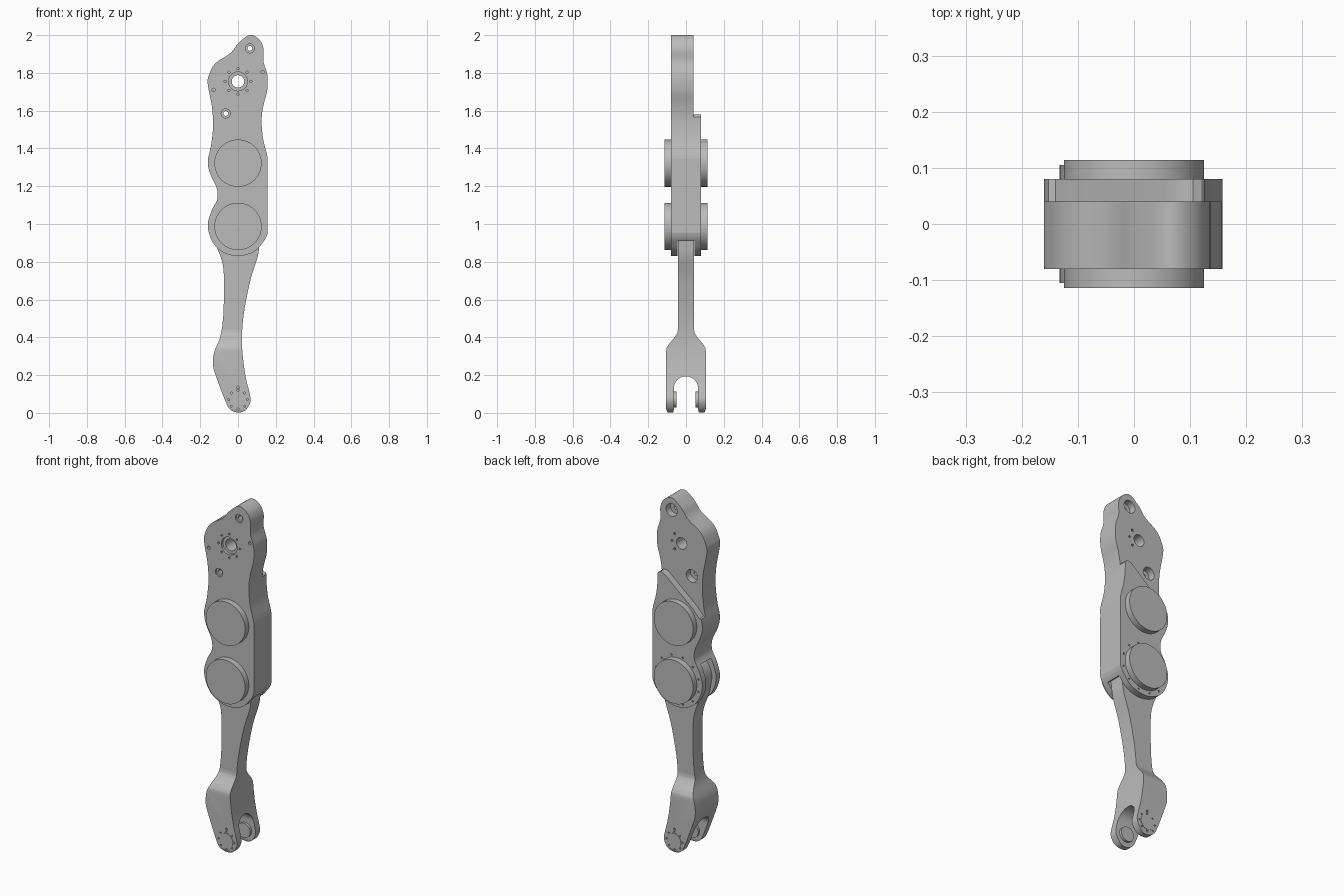
import bpy, bmesh
from math import sin, cos, pi, radians
from mathutils import Vector

old = bpy.data.objects.get("Cube")
if old:
    bpy.data.objects.remove(old, do_unlink=True)

GREY = (0.5, 0.5, 0.5, 1)
metal = bpy.data.materials.new("machined grey")
metal.use_nodes = True
metal.diffuse_color = GREY
metal.node_tree.nodes["Principled BSDF"].inputs["Base Color"].default_value = GREY


def smooth_loop(pts, n=6):
    """Closed spline through the points."""
    p = [Vector(q) for q in pts]
    out = []
    for i in range(len(p)):
        a, b, c, d = (p[(i + k - 1) % len(p)] for k in range(4))
        for s in range(n):
            t = s / n
            out.append(0.5 * (2 * b + (c - a) * t + (2 * a - 5 * b + 4 * c - d) * t ** 2
                              + (3 * b - a - 3 * c + d) * t ** 3))
    return out


def arc(cx, cz, r, start, end, n):
    step = radians(end - start) / n
    return [(cx + r * cos(radians(start) + i * step), cz + r * sin(radians(start) + i * step))
            for i in range(n + 1)]


def add_prism(bm, loop, lo, hi, axis="y"):
    """Extrude a loop along y (loop is x, z) or along x (loop is y, z)."""
    def place(p, d):
        return (p[0], d, p[1]) if axis == "y" else (d, p[0], p[1])
    rings = [[bm.verts.new(place(p, d)) for p in loop] for d in (lo, hi)]
    n = len(loop)
    faces = [bm.faces.new(rings[0]), bm.faces.new(rings[1][::-1])]
    for i in range(n):
        j = (i + 1) % n
        faces.append(bm.faces.new((rings[0][i], rings[1][i], rings[1][j], rings[0][j])))
    bmesh.ops.recalc_face_normals(bm, faces=faces)


def make(name, *prisms):
    bm = bmesh.new()
    for prism in prisms:
        add_prism(bm, *prism)
    mesh = bpy.data.meshes.new(name)
    bm.to_mesh(mesh)
    bm.free()
    mesh.materials.append(metal)
    ob = bpy.data.objects.new(name, mesh)
    bpy.context.collection.objects.link(ob)
    return ob


def disc(x, z, r, lo, hi, n=24):
    return (arc(x, z, r, 0, 360 - 360 / n, n - 1), lo, hi)


def activate(ob):
    bpy.ops.object.select_all(action="DESELECT")
    ob.select_set(True)
    bpy.context.view_layer.objects.active = ob


def boolean(ob, operation, *prisms):
    cutter = make("cutter", *prisms)
    cutter.hide_render = True
    mod = ob.modifiers.new("cut", "BOOLEAN")
    mod.operation, mod.solver, mod.object = operation, "EXACT", cutter
    activate(ob)
    bpy.ops.object.modifier_apply(modifier=mod.name)
    bpy.data.objects.remove(cutter, do_unlink=True)


def finish(ob):
    activate(ob)
    bpy.ops.object.shade_smooth_by_angle(angle=radians(30))


# Upper link: one wavy slab
UPPER_Z, LOWER_Z, HUB_Z, FOOT_Z = 1.322, .987, 1.755, .07
outline = smooth_loop([
    (.06, 2), (.11, 1.98), (.135, 1.93), (.135, 1.86), (.155, 1.79), (.155, 1.71),
    (.135, 1.63), (.125, 1.55), (.133, 1.45), (.155, 1.36), (.157, 1.3), (.157, 1.0),
    (.155, .945), (.13, .9), (.08, .851), (0, .83), (-.08, .851), (-.135, .905),
    (-.16, .99), (-.14, 1.07), (-.11, 1.13), (-.113, 1.19), (-.145, 1.26), (-.16, 1.33),
    (-.142, 1.42), (-.132, 1.52), (-.138, 1.62), (-.16, 1.74), (-.153, 1.79),
    (-.12, 1.85), (-.04, 1.905), (0, 1.955)])
body = make("upper_link", (outline, -.08, .08))

# Step down above the sloping rear cover
step = [(.3, 1.555), (.13, 1.56), (.12, 1.574), (.105, 1.58), (.085, 1.575), (.055, 1.55),
        (-.1, 1.42), (-.14, 1.375), (-.3, 1.36), (-.3, 2.1), (.3, 2.1)]
boolean(body, "DIFFERENCE", (step, .04, .2))

# Slot that receives the lower link
slot = [(-.3, 1.07), (-.1, 1.1), (0, 1.14), (.08, 1.1), (.12, 1.02), (.13, .91),
        (.3, .89), (.3, .7), (-.3, .7)]
boolean(body, "DIFFERENCE", (slot, -.045, .045))

# Hub bore, mounting holes and bolt circles
MOUNTS = [(-.065, 1.585), (.063, 1.93)]
holes = [disc(0, HUB_Z, .033, -.2, .2, 32)]
holes += [disc(x, z, .013, -.2, .2) for x, z in MOUNTS]
holes += [disc(x, z, .009, -.2, -.055, 12) for x, z in [(-.13, 1.71), (.13, 1.805)]]
holes += [disc(x, z, .006, -.2, -.055, 10) for x, z in arc(0, HUB_Z, .068, 0, 315, 7)]
holes += [disc(x, z, .007, .015, .2, 10) for x, z in arc(0, HUB_Z, .062, -45, 45, 2)]
holes += [disc(x, z, .005, .065, .2, 10) for x, z in arc(0, LOWER_Z, .139, 15, 345, 11)]
boolean(body, "DIFFERENCE", *holes)
bores = [disc(0, HUB_Z, .05, -.2, -.065, 32)]
bores += [disc(x, z, .024, -.2, -.07) for x, z in MOUNTS]
bores += [disc(x, z, .036, 0, .2) for x, z in MOUNTS]
boolean(body, "DIFFERENCE", *bores)
finish(body)

# Round joint covers on both sides
for label, z in (("upper", UPPER_Z), ("lower", LOWER_Z)):
    for side, lo, hi in (("front", -.114, -.078), ("rear", .078, .114)):
        finish(make(f"{label}_joint_cover_{side}", disc(0, z, .125, lo, hi, 64)))

# Lower link: side outline trimmed by the fork profile
shank = smooth_loop(arc(0, LOWER_Z, .135, -30, 200, 9) + [
    (-.113, .88), (-.09, .82), (-.076, .75), (-.075, .6), (-.08, .49), (-.095, .4),
    (-.126, .32), (-.132, .25), (-.115, .19), (-.066, .06), (-.04, .017), (0, .002),
    (.04, .015), (.066, .06), (.06, .11), (.045, .17), (.03, .26), (.021, .38),
    (.03, .52), (.065, .7), (.105, .83)])
lower = make("lower_link", (shank, -.15, .15))
half = [(.043, 1.2), (.043, .44), (.047, .42), (.06, .4), (.09, .365), (.102, .345),
        (.105, .325), (.105, .02), (.1, .006), (.093, -.01), (.075, -.01), (.067, .006),
        (.064, .02)] + arc(0, .13, .064, 0, 80, 8)
profile = half + [(0, .194)] + [(-y, z) for y, z in reversed(half)]
boolean(lower, "INTERSECT", (profile, -.3, .3, "x"))

# Bolt circle and locating hole on each fork leg
pins = []
for lo, hi in ((-.2, -.095), (.095, .2)):
    pins += [disc(x, z, .005, lo, hi, 10) for x, z in arc(0, FOOT_Z, .05, 0, 315, 7)]
    pins.append(disc(0, .135, .007, lo, hi, 12))
boolean(lower, "DIFFERENCE", *pins)
finish(lower)

# Ankle pivots: flush outer caps and inner bosses
for side, s in (("front", -1), ("rear", 1)):
    for part, near, far in (("cap", .09, .107), ("boss", .05, .07)):
        lo, hi = sorted((s * near, s * far))
        finish(make(f"pivot_{part}_{side}", disc(0, FOOT_Z, .042, lo, hi, 32)))
